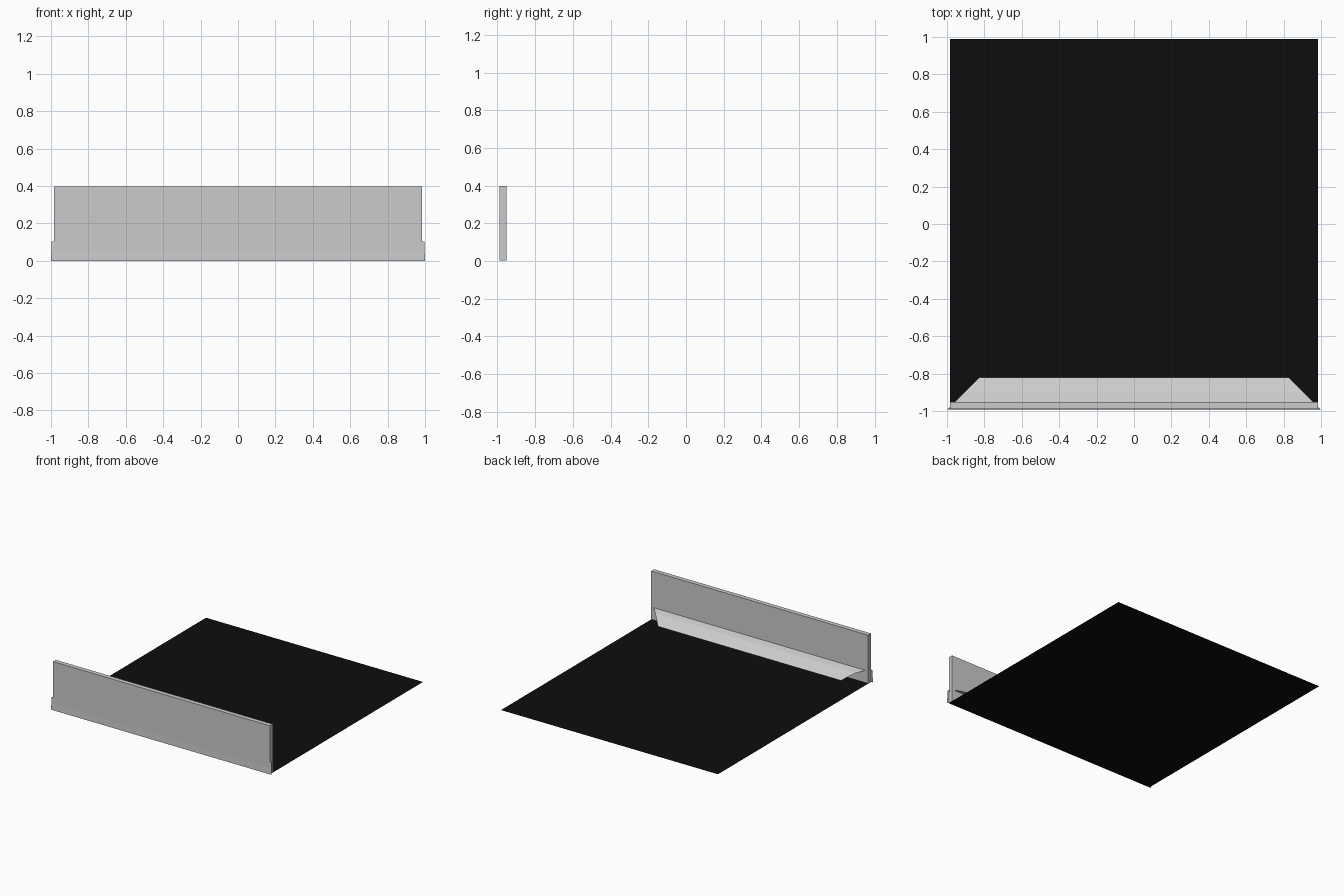
import bpy, bmesh

if "Cube" in bpy.data.objects:
    bpy.data.objects.remove(bpy.data.objects["Cube"])

def make_object(name, bm, color=None):
    bmesh.ops.recalc_face_normals(bm, faces=bm.faces)
    mesh = bpy.data.meshes.new(name)
    bm.to_mesh(mesh)
    bm.free()
    ob = bpy.data.objects.new(name, mesh)
    bpy.context.collection.objects.link(ob)
    if color:
        mat = bpy.data.materials.new(name + "_colour")
        mat.diffuse_color = color
        mat.use_nodes = True
        mat.node_tree.nodes["Principled BSDF"].inputs["Base Color"].default_value = mat.diffuse_color
        mesh.materials.append(mat)
    return ob

def box(name, x, y, z, color=None):
    bm = bmesh.new()
    bmesh.ops.create_cube(bm, size=1)
    for v in bm.verts:
        v.co = [r[0] + (c + 0.5) * (r[1] - r[0]) for c, r in zip(v.co, (x, y, z))]
    return make_object(name, bm, color)

# Upright panel
box("back_panel", (-0.983, 0.983), (-0.99, -0.953), (0.002, 0.397))

# Black ground sheet
bm = bmesh.new()
bmesh.ops.create_grid(bm, x_segments=1, y_segments=1, size=1)
for v in bm.verts:
    v.co = (v.co.x * 0.983, v.co.y * 0.99, 0.0)
make_object("floor_sheet", bm, (0.004, 0.004, 0.004, 1))

# Mitred skirt: open folded sheet, ends cut at 45 degrees
profile = [(-0.992, 0.0), (-0.988, 0.102), (-0.95, 0.102), (-0.90, 0.088), (-0.82, 0.035)]
bm = bmesh.new()
rows = [[bm.verts.new((s * (-y + 0.008), y, z)) for s in (-1, 1)] for y, z in profile]
for a, b in zip(rows, rows[1:]):
    bm.faces.new((a[0], a[1], b[1], b[0]))
make_object("mitred_skirt", bm)
